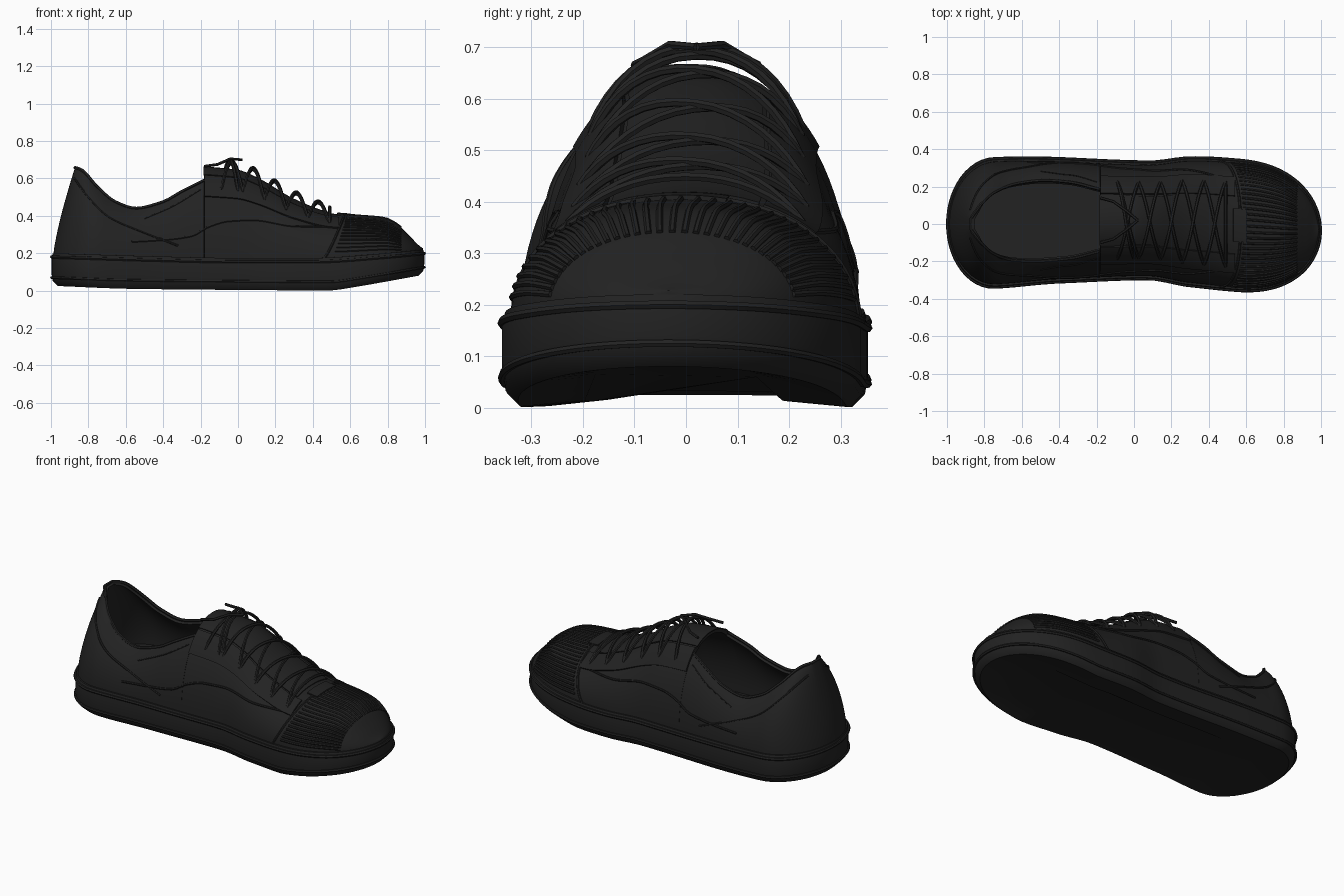
import bpy
import bmesh
from math import sin, cos, pi, acos, asin, radians, sqrt

cube = bpy.data.objects.get("Cube")
if cube:
    bpy.data.objects.remove(cube)

black = bpy.data.materials.new("black_canvas")
black.use_nodes = True
colour = (0.016, 0.016, 0.016, 1)
black.diffuse_color = colour
black.node_tree.nodes["Principled BSDF"].inputs["Base Color"].default_value = colour
parts = []


def curve(*pts):
    """Smooth interpolation through (x, value) points without overshoot."""
    slopes = [(b[1] - a[1]) / (b[0] - a[0]) for a, b in zip(pts, pts[1:])]
    tang = [slopes[0]]
    for a, b in zip(slopes, slopes[1:]):
        tang.append(2 * a * b / (a + b) if a * b > 0 else 0)
    tang.append(slopes[-1])

    def f(x):
        x = min(max(x, pts[0][0]), pts[-1][0])
        i = 0
        while i < len(pts) - 2 and x > pts[i + 1][0]:
            i += 1
        (x0, y0), (x1, y1) = pts[i], pts[i + 1]
        h = x1 - x0
        t = (x - x0) / h
        return ((1 + 2 * t) * (1 - t) ** 2 * y0 + t * (1 - t) ** 2 * h * tang[i]
                + t * t * (3 - 2 * t) * y1 + t * t * (t - 1) * h * tang[i + 1])
    return f


# Plan outline and side profiles along the shoe length
width = curve((-1, .345), (-.75, .347), (-.4, .333), (.08, .315), (.3, .345), (.5, .352), (1, .352))
centre = curve((-1, 0), (-.78, .005), (-.4, .02), (0, .02), (.3, .012), (.6, -.01), (1, -.035))
sole_low = curve((-1, .025), (-.6, .01), (0, .004), (.5, .001), (.65, .02), (.8, .045), (1, .08))
sole_top = curve((-1, .2), (-.5, .185), (0, .175), (.4, .175), (.8, .2), (1, .22))
rim = curve((-1, .66), (-.95, .65), (-.8, .55), (-.68, .475), (-.55, .44), (-.4, .475),
            (-.3, .53), (-.18, .59))
mouth = curve((-1, .02), (-.95, .07), (-.9, .11), (-.8, .165), (-.65, .205), (-.5, .215),
              (-.35, .205), (-.18, .165))
ridge = curve((-.2, .66), (0, .64), (.1, .6), (.3, .485), (.5, .413), (.65, .4), (.78, .388),
              (.85, .355), (.92, .29), (.97, .24), (1, .22))
THROAT, ENDS, E = -.18, .988, .94


def half(s):
    s = min(max(s, -1), 1)
    if s < -.75:
        return width(s) * sqrt(max(0, 1 - ((-.75 - s) / .25) ** 2))
    if s > .55:
        return width(s) * sqrt(max(0, 1 - ((s - .55) / .45) ** 2.3))
    return width(s)


def section(s):
    """Half width, base height, virtual top and the angle where the wall ends."""
    w, base = half(s / ENDS) * .945, sole_top(s) - .015
    if s >= THROAT:
        return w, base, max(ridge(s), base), pi / 2
    end = acos(min(mouth(s) / max(w, .001), .85) ** (1 / E))
    return w, base, base + (rim(s) - base) / sin(end) ** E, end


def surf(s, phi, lift=0):
    """Point on the upper: phi runs from the left side over to the right."""
    w, base, top, _ = section(s)
    c, k = cos(phi), max(sin(phi), 0)
    y = centre(s) + (w + lift) * abs(c) ** E * (1 if c > 0 else -1)
    z = base + (top + lift - base) * k ** E
    lean = max(0, min(1, (-.5 - s) / .5)) * .115 * (max(0, z - base) / .46) ** 1.3
    return s + lean, y, z


def on_side(s, z, side):
    w, base, top, _ = section(s)
    phi = asin(min(1, max(0, (z - base) / (top - base)) ** (1 / E)))
    return surf(s, phi if side > 0 else pi - phi, .001)


def add_object(name, data):
    ob = bpy.data.objects.new(name, data)
    bpy.context.collection.objects.link(ob)
    data.materials.append(black)
    parts.append(ob)
    return ob


def sheet(name, grids, thick, offset):
    """Skin grids of points and thicken them."""
    bm = bmesh.new()
    for rows in grids:
        vs = [[bm.verts.new(p) for p in row] for row in rows]
        for a, b in zip(vs, vs[1:]):
            for j in range(len(a) - 1):
                bm.faces.new((a[j], a[j + 1], b[j + 1], b[j]))
    bmesh.ops.remove_doubles(bm, verts=bm.verts, dist=.0004)
    me = bpy.data.meshes.new(name)
    bm.to_mesh(me)
    bm.free()
    mod = add_object(name, me).modifiers.new("thickness", "SOLIDIFY")
    mod.thickness, mod.offset = thick, offset


def patch(name, s0, s1, deg0, deg1, thick):
    """Raised panel lying on the upper."""
    rows = [[surf(s0 + (s1 - s0) * i / 24, radians(deg0 + (deg1 - deg0) * j / 8))
             for j in range(9)] for i in range(25)]
    sheet(name, [rows], thick, 1)


def tube(name, paths, radius, cyclic=False):
    cu = bpy.data.curves.new(name, "CURVE")
    cu.dimensions = "3D"
    cu.bevel_depth, cu.bevel_resolution, cu.use_fill_caps = radius, 1, True
    for path in paths:
        sp = cu.splines.new("POLY")
        sp.points.add(len(path) - 1)
        for p, co in zip(sp.points, path):
            p.co = (*co, 1)
        sp.use_cyclic_u = cyclic
    return add_object(name, cu)


# Sole: stacked outline rings
def outline(inset, height):
    ring = []
    for k in range(112):
        a = 2 * pi * k / 112
        s = cos(a)
        y = half(s) * (1 - inset / .35) * (1 if sin(a) > 0 else -1)
        ring.append((s * (1 - inset), centre(s) + y, height(s)))
    return ring


levels = [(.16, lambda s: sole_low(s) + .012), (.035, sole_low),
          (.01, lambda s: sole_low(s) + .025), (.004, lambda s: sole_low(s) + .06),
          (.004, lambda s: sole_top(s) - .02), (.01, sole_top), (.05, sole_top)]
bm = bmesh.new()
rings = [[bm.verts.new(p) for p in outline(*lv)] for lv in levels]
for a, b in zip(rings, rings[1:]):
    for j in range(len(a)):
        n = (j + 1) % len(a)
        bm.faces.new((a[j], a[n], b[n], b[j]))
bm.faces.new(rings[0][::-1])
bm.faces.new(rings[-1])
bmesh.ops.recalc_face_normals(bm, faces=bm.faces)
mesh = bpy.data.meshes.new("sole")
bm.to_mesh(mesh)
bm.free()
add_object("sole", mesh)
tube("upper_sole_ridge", [outline(.004, lambda s: sole_top(s) - .02)], .009, True)
tube("lower_sole_ridge", [outline(.004, lambda s: sole_low(s) + .045)], .008, True)

# Heel quarters: two walls joined at the back seam
back = [-ENDS + (THROAT - .001 + ENDS) * (1 - cos(pi / 2 * k / 40)) for k in range(41)]
walls = []
for side in (0, 1):
    rows = []
    for s in back:
        end = section(s)[3]
        row = [surf(s, end * j / 16) for j in range(17)]
        if side:
            row = [surf(s, pi - end * j / 16) for j in range(16, -1, -1)]
        rows.append(row)
    walls.append(rows)
sheet("heel_quarters", walls, .022, -1)
left_rim = [rows[-1] for rows in walls[0]]
right_rim = [rows[0] for rows in walls[1]]
tube("collar_piping", [left_rim[::-1] + right_rim], .009)

# Vamp and toe: closed arch from throat to toe tip
front = [THROAT + (ENDS - THROAT) * sin(pi / 2 * k / 56) for k in range(57)]
sheet("vamp", [[[surf(s, pi * j / 40) for j in range(41)] for s in front]], .02, -1)

# Tongue, eyelet panels and the small tab ahead of the laces
patch("tongue", -.185, .5, 66, 114, .006)
patch("left_eyelet_panel", -.18, .54, 42, 64, .01)
patch("right_eyelet_panel", -.18, .54, 138, 116, -.01)
patch("throat_tab", .53, .6, 76, 104, .009)

# Toe cap: edge seam and lengthwise ribs
tube("toe_cap_edge", [[surf(.45 + .12 * sin(pi * j / 40) ** .7, pi * j / 40, .002)
                       for j in range(41)]], .007)
ribs = []
for k in range(33):
    phi = radians(10 + 5 * k)
    s0 = .49 + .095 * sin(phi) ** .7
    ribs.append([surf(s0 + (.87 - s0) * i / 12, phi, .001) for i in range(13)])
tube("toe_ribs", ribs, .0065)

# Side seams, mirrored on both sides
wave = curve((-.57, .262), (-.4, .272), (-.25, .292), (-.15, .345), (-.05, .372), (.08, .378),
             (.3, .345), (.5, .34))
heel_line = curve((-.97, .6), (-.85, .5), (-.7, .39), (-.5, .31), (-.32, .24))
ankle_line = curve((-.5, .385), (-.35, .45), (-.2, .54))
for label, f, s0, s1, r in (("wave_seam", wave, -.57, .5, .006),
                            ("heel_seam", heel_line, -.97, -.32, .006),
                            ("ankle_seam", ankle_line, -.5, -.2, .003)):
    span = [s0 + (s1 - s0) * i / 40 for i in range(41)]
    tube(label, [[on_side(s, f(s), side) for s in span] for side in (1, -1)], r)


# Laces: crossing arcs between eyelets
def lace(s0, s1, flip, height):
    pts = []
    for i in range(17):
        t = i / 16
        a = radians(49 + 82 * t)
        pts.append(surf(s0 + (s1 - s0) * t, pi - a if flip else a, .004 + height * sin(pi * t)))
    return pts


eyes = [-.09 + .116 * k for k in range(6)]
crossings = [lace(a, b, flip, .035 + .01 * flip)
             for a, b in zip(eyes, eyes[1:]) for flip in (0, 1)]
crossings.append(lace(eyes[0], eyes[0] + .09, 0, .05))
crossings.append(lace(eyes[-1], eyes[-1], 0, .03))
tube("laces", crossings, .009)
tails = [[(.02, .02, .7), (-.04, .02 + .05 * d, .705), (-.11, .02 + .1 * d, .675),
          (-.18, .02 + .12 * d, .665)] for d in (1, -1)]
tube("lace_ends", tails, .008)

# Turn everything into finished meshes with smooth shading
bpy.ops.object.select_all(action="DESELECT")
for ob in parts:
    ob.select_set(True)
bpy.context.view_layer.objects.active = parts[0]
bpy.ops.object.convert(target="MESH")
bpy.ops.object.shade_smooth_by_angle(angle=radians(40))
